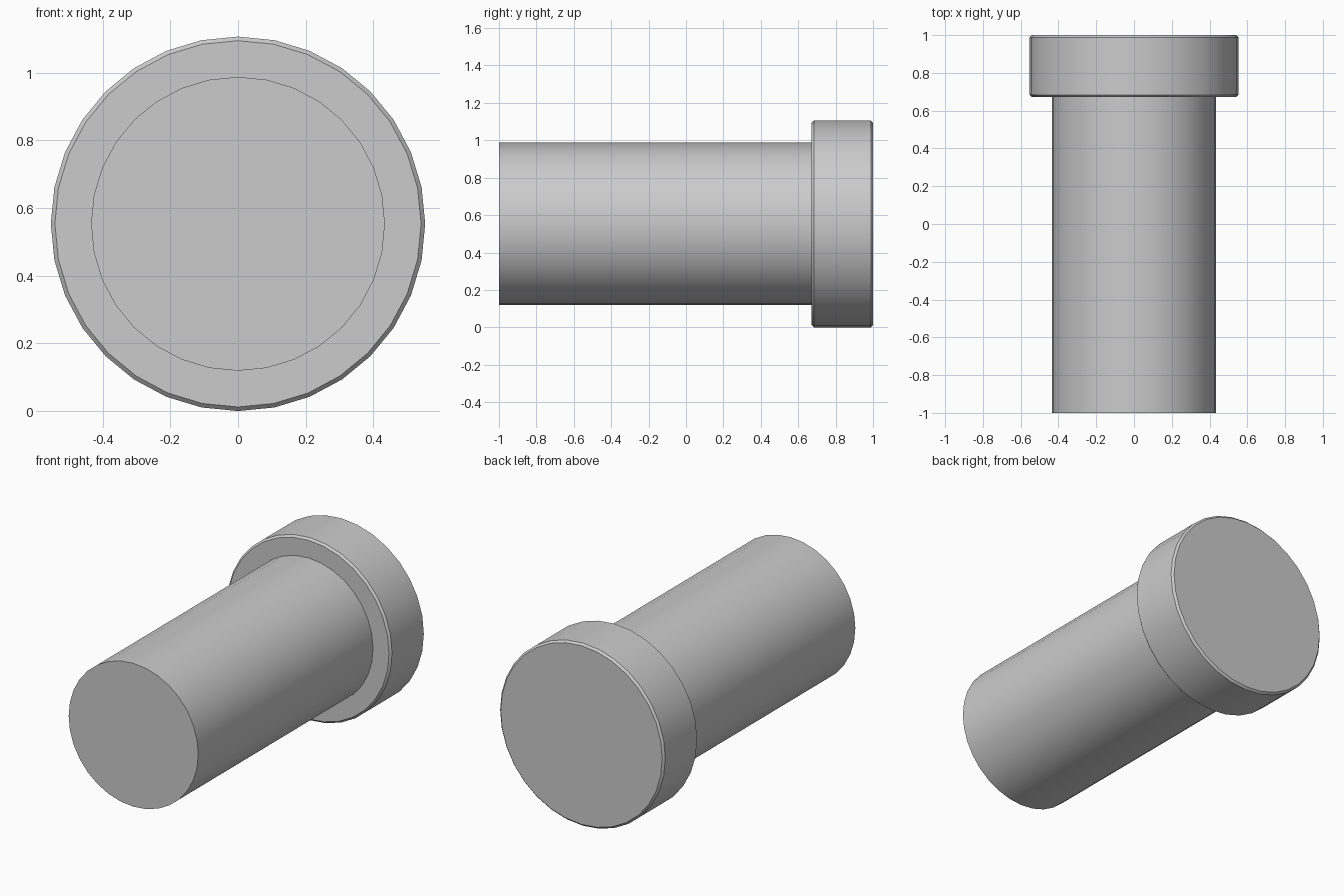
import bpy
import math

if "Cube" in bpy.data.objects:
    bpy.data.objects.remove(bpy.data.objects["Cube"])

HEAD_R = 0.553
STEM_R = 0.434
HEAD_BACK, HEAD_FRONT, STEM_END = 1.0, 0.672, -1.0


def cylinder_along_y(name, radius, y0, y1):
    bpy.ops.mesh.primitive_cylinder_add(
        vertices=32, radius=radius, depth=y1 - y0,
        location=(0, (y0 + y1) / 2, HEAD_R), rotation=(math.pi / 2, 0, 0))
    obj = bpy.context.object
    obj.name = name
    bpy.ops.object.transform_apply(location=False, rotation=True, scale=True)
    bpy.ops.object.shade_smooth_by_angle(angle=math.radians(30))
    return obj


# Long plain stem, its back end seated just inside the head
cylinder_along_y("stem", STEM_R, STEM_END, HEAD_FRONT + 0.02)

# Wider head with a narrow chamfer on both rims
head = cylinder_along_y("head", HEAD_R, HEAD_FRONT, HEAD_BACK)
bevel = head.modifiers.new("rim_chamfer", 'BEVEL')
bevel.width = 0.012
bevel.segments = 1
bevel.limit_method = 'ANGLE'
bevel.angle_limit = math.radians(40)
bpy.ops.object.modifier_apply(modifier=bevel.name)
bpy.ops.object.shade_smooth_by_angle(angle=math.radians(30))
